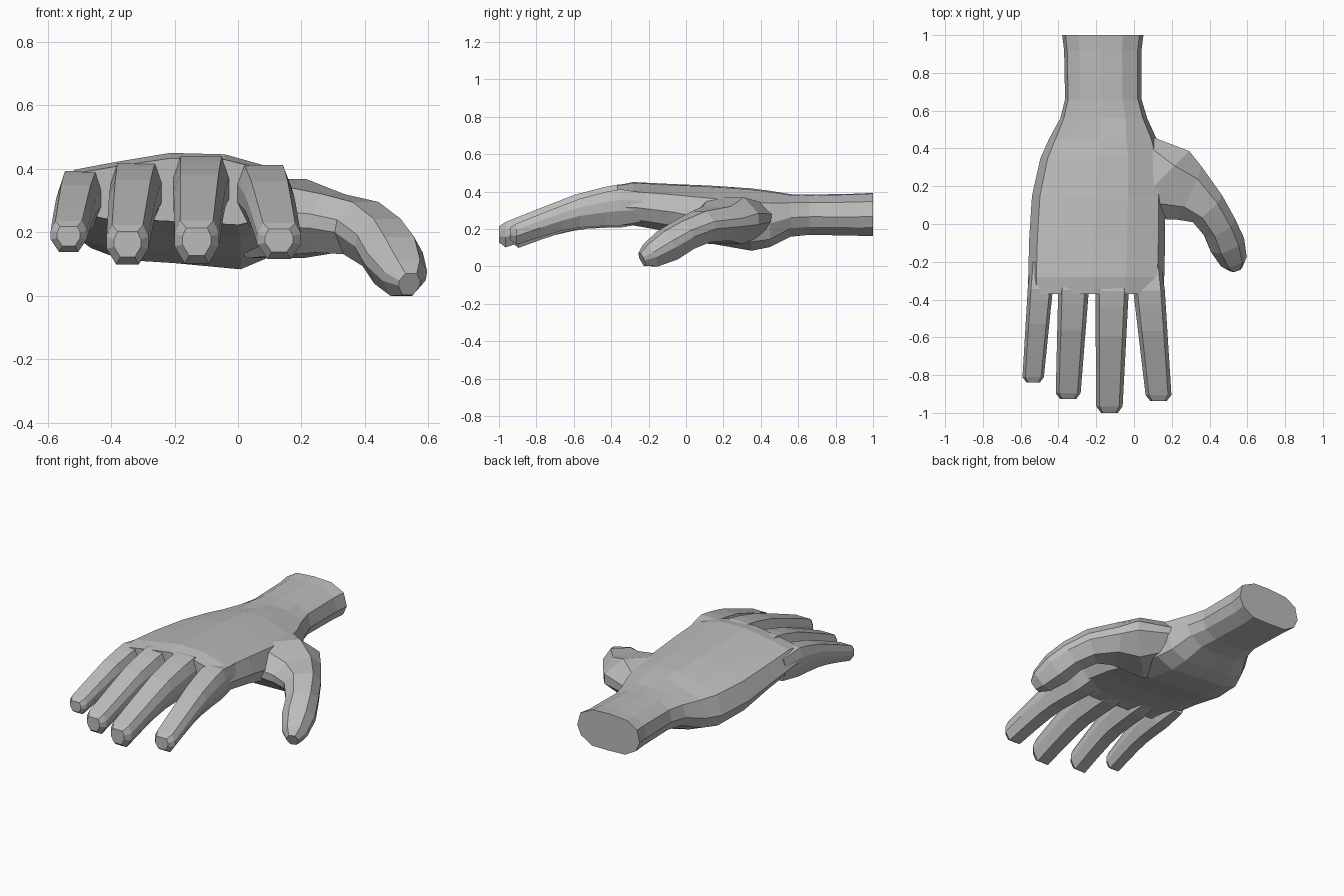
import bpy, bmesh
from mathutils import Vector

if "Cube" in bpy.data.objects:
    bpy.data.objects.remove(bpy.data.objects["Cube"])

skin = bpy.data.materials.new("plain grey")
skin.diffuse_color = (0.5, 0.5, 0.5, 1)
skin.use_nodes = True
skin.node_tree.nodes["Principled BSDF"].inputs["Base Color"].default_value = skin.diffuse_color


def loft(name, rings):
    """Closed faceted skin through rings holding equal numbers of points."""
    bm = bmesh.new()
    loops = [[bm.verts.new(p) for p in ring] for ring in rings]
    n = len(loops[0])
    for a, b in zip(loops, loops[1:]):
        for i in range(n):
            j = (i + 1) % n
            bm.faces.new((a[i], a[j], b[j], b[i]))
    bm.faces.new(loops[0])
    bm.faces.new(loops[-1])
    bmesh.ops.recalc_face_normals(bm, faces=bm.faces[:])
    mesh = bpy.data.meshes.new(name)
    bm.to_mesh(mesh)
    bm.free()
    mesh.materials.append(skin)
    ob = bpy.data.objects.new(name, mesh)
    bpy.context.collection.objects.link(ob)
    return ob


# Palm and wrist: arched and rounded sections, stations are y, x0, x1, bottom, top
ARCH = [(0, .42), (.06, .77), (.23, .87), (.48, 1), (.72, .98), (.95, .78),
        (1, .42), (.95, .14), (.78, 0), (.45, .06), (.2, .09), (.05, .2)]
ROUND = [(0, .45), (.04, .78), (.2, .96), (.48, 1), (.75, .98), (.95, .8),
         (1, .45), (.94, .2), (.77, 0), (.5, 0), (.23, .02), (.06, .2)]
STATIONS = [(1.0, -.38, .05, .17, .40), (.92, -.37, .04, .17, .395),
            (.66, -.365, .04, .175, .39), (.56, -.39, .07, .165, .392),
            (.45, -.45, .12, .11, .41), (.35, -.495, .15, .09, .423),
            (.15, -.54, .165, .125, .437), (-.08, -.555, .165, .19, .447),
            (-.28, -.56, .16, .225, .457), (-.37, -.56, .16, .23, .44)]
hand = loft("hand", [[(x0 + u * (x1 - x0), y, zb + v * (zt - zb))
                      for u, v in (ROUND if y > .5 else ARCH)]
                     for y, x0, x1, zb, zt in STATIONS])

# Fingers: bevelled section bending down along a shared curve
OCT = [(0, .4), (0, .7), (.13, 1), (.87, 1), (1, .7), (1, .4), (.77, 0), (.23, 0)]
# t along finger, share of top drop, share of bottom drop
BEND = [(.08, .03, 0), (.2, .1, .02), (.42, .28, .1), (.57, .46, .28),
        (.75, .68, .6), (.95, .93, 1)]


def scaled(ring, y, k):
    """Copy of a ring shrunk about its middle and moved to a new y."""
    mid = sum((Vector(p) for p in ring), Vector()) / len(ring)
    return [(q.x, y, q.z) for q in (mid + (Vector(p) - mid) * k for p in ring)]


def finger(name, root, tip, tip_y, top, bottom):
    rings = []
    for t, ft, fb in BEND:
        x0, x1 = (root[k] + (tip[k] - root[k]) * t for k in (0, 1))
        y = -.3 + (tip_y + .3) * t
        zt = top[0] + (top[1] - top[0]) * ft
        zb = bottom[0] + (bottom[1] - bottom[0]) * fb
        rings.append([(x0 + u * (x1 - x0), y, zb + v * (zt - zb)) for u, v in OCT])
    # root buried in the palm, blunt chamfered fingertip
    return loft(name, [scaled(rings[0], -.2, .75)] + rings + [scaled(rings[-1], tip_y, .64)])


parts = [
    finger("little_finger", (-.56, -.425), (-.592, -.48), -.838, (.405, .23), (.215, .145)),
    finger("ring_finger", (-.40, -.235), (-.415, -.285), -.927, (.432, .215), (.22, .105)),
    finger("middle_finger", (-.205, -.025), (-.20, -.062), -1.0, (.452, .228), (.225, .108)),
    finger("index_finger", (-.01, .16), (.065, .20), -.937, (.425, .222), (.225, .123)),
]

# Thumb: oval section swept along a drooping path (centre, width, height)
OVAL = [(0, .42), (0, .66), (.22, 1), (.75, 1), (1, .66), (1, .42), (.75, 0), (.25, 0)]
PATH = [((.0, .40, .26), .2, .16), ((.115, .21, .25), .5, .25),
        ((.29, .165, .235), .31, .185), ((.385, .085, .22), .21, .17),
        ((.45, -.01, .175), .185, .165), ((.49, -.10, .118), .19, .17),
        ((.525, -.19, .064), .145, .13), ((.54, -.235, .043), .07, .075)]
pts = [Vector(p[0]) for p in PATH]
rings = []
for i, (c, w, h) in enumerate(PATH):
    along = (pts[min(i + 1, len(pts) - 1)] - pts[max(i - 1, 0)]).normalized()
    if i < 2:
        along = Vector((.7, -.7, 0)).normalized()
    side = along.cross(Vector((0, 0, 1))).normalized()
    up = side.cross(along)
    rings.append([pts[i] + side * (u - .5) * w + up * (v - .5) * h for u, v in OVAL])
parts.append(loft("thumb", rings))

# Fuse the digits into the hand
bpy.context.view_layer.objects.active = hand
for part in parts:
    mod = hand.modifiers.new("fuse", 'BOOLEAN')
    mod.operation = 'UNION'
    mod.solver = 'EXACT'
    mod.object = part
    bpy.ops.object.modifier_apply(modifier=mod.name)
    bpy.data.objects.remove(part)

# Rest on the ground
low = min(v.co.z for v in hand.data.vertices)
for v in hand.data.vertices:
    v.co.z -= low
